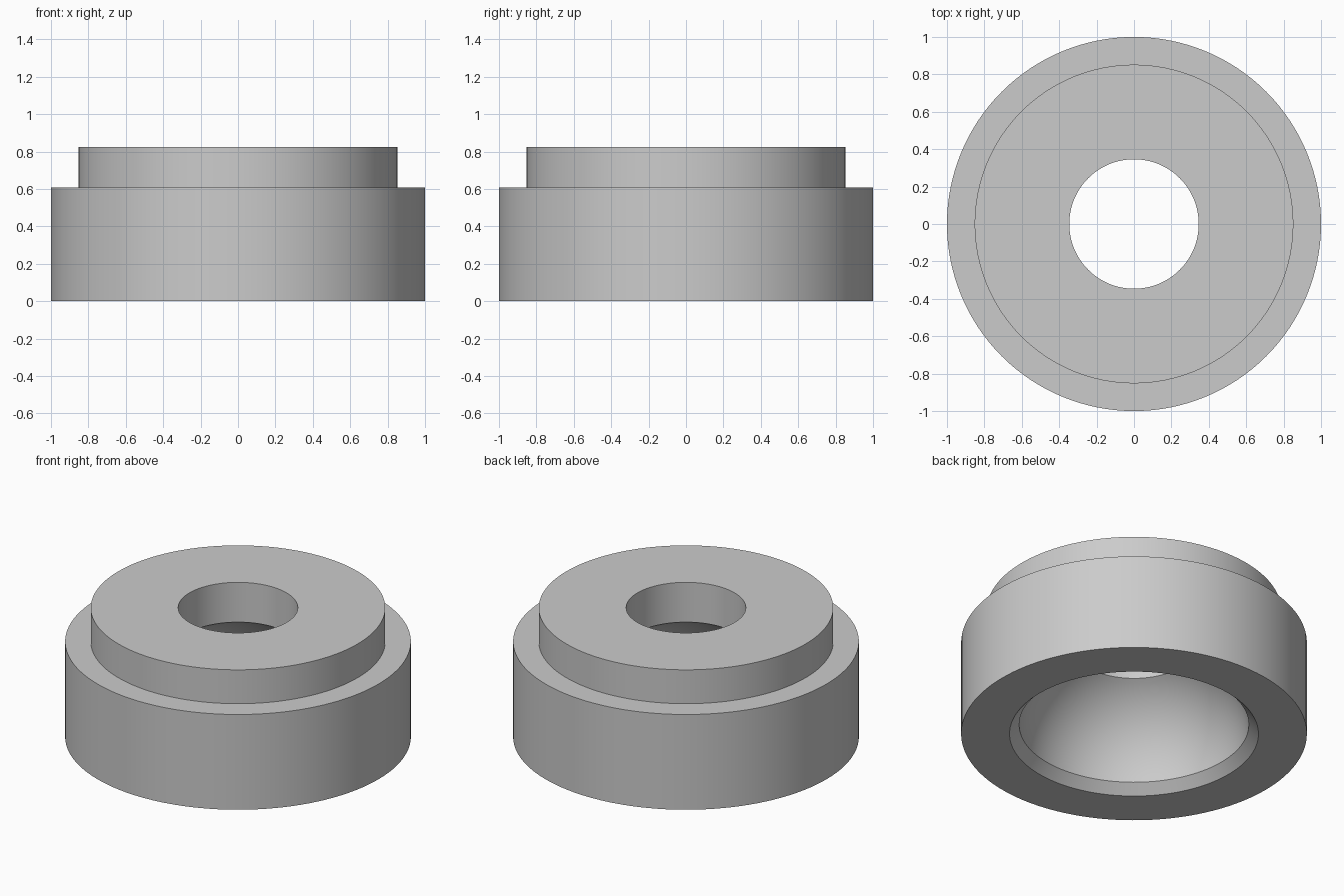
import bpy, bmesh, math

cube = bpy.data.objects.get("Cube")
if cube:
    bpy.data.objects.remove(cube, do_unlink=True)

SEGMENTS = 128
DOME_RADIUS = 0.667
DOME_STEPS = 20
HOLE_RADIUS = 0.346
TOP, STEP = 0.824, 0.608

grey = bpy.data.materials.new("plain grey")
grey.use_nodes = True
colour = (0.6, 0.6, 0.6, 1)
grey.diffuse_color = colour
grey.node_tree.nodes["Principled BSDF"].inputs["Base Color"].default_value = colour

# Outer wall, shoulder, raised collar and bore
profile = [(0.72, 0), (1, 0), (1, STEP), (0.852, STEP), (0.852, TOP), (HOLE_RADIUS, TOP)]

# Spherical cavity from the bore down to the chamfered mouth
start = math.acos(HOLE_RADIUS / DOME_RADIUS)
end = math.asin(0.06 / DOME_RADIUS)
for i in range(DOME_STEPS + 1):
    a = start + (end - start) * i / DOME_STEPS
    profile.append((DOME_RADIUS * math.cos(a), DOME_RADIUS * math.sin(a)))

# Revolve the closed profile around the vertical axis
bm = bmesh.new()
rings = []
for r, z in profile:
    angles = [2 * math.pi * k / SEGMENTS for k in range(SEGMENTS)]
    rings.append([bm.verts.new((r * math.cos(a), r * math.sin(a), z)) for a in angles])
for i, ring in enumerate(rings):
    above = rings[(i + 1) % len(rings)]
    for k in range(SEGMENTS):
        n = (k + 1) % SEGMENTS
        bm.faces.new((ring[k], ring[n], above[n], above[k]))
bmesh.ops.recalc_face_normals(bm, faces=bm.faces)

mesh = bpy.data.meshes.new("stepped_socket_ring")
bm.to_mesh(mesh)
bm.free()
mesh.materials.append(grey)
ring_object = bpy.data.objects.new("stepped_socket_ring", mesh)
bpy.context.collection.objects.link(ring_object)

# Smooth the curved walls and keep the rims sharp
bpy.ops.object.select_all(action="DESELECT")
ring_object.select_set(True)
bpy.context.view_layer.objects.active = ring_object
bpy.ops.object.shade_smooth_by_angle(angle=math.radians(25))
